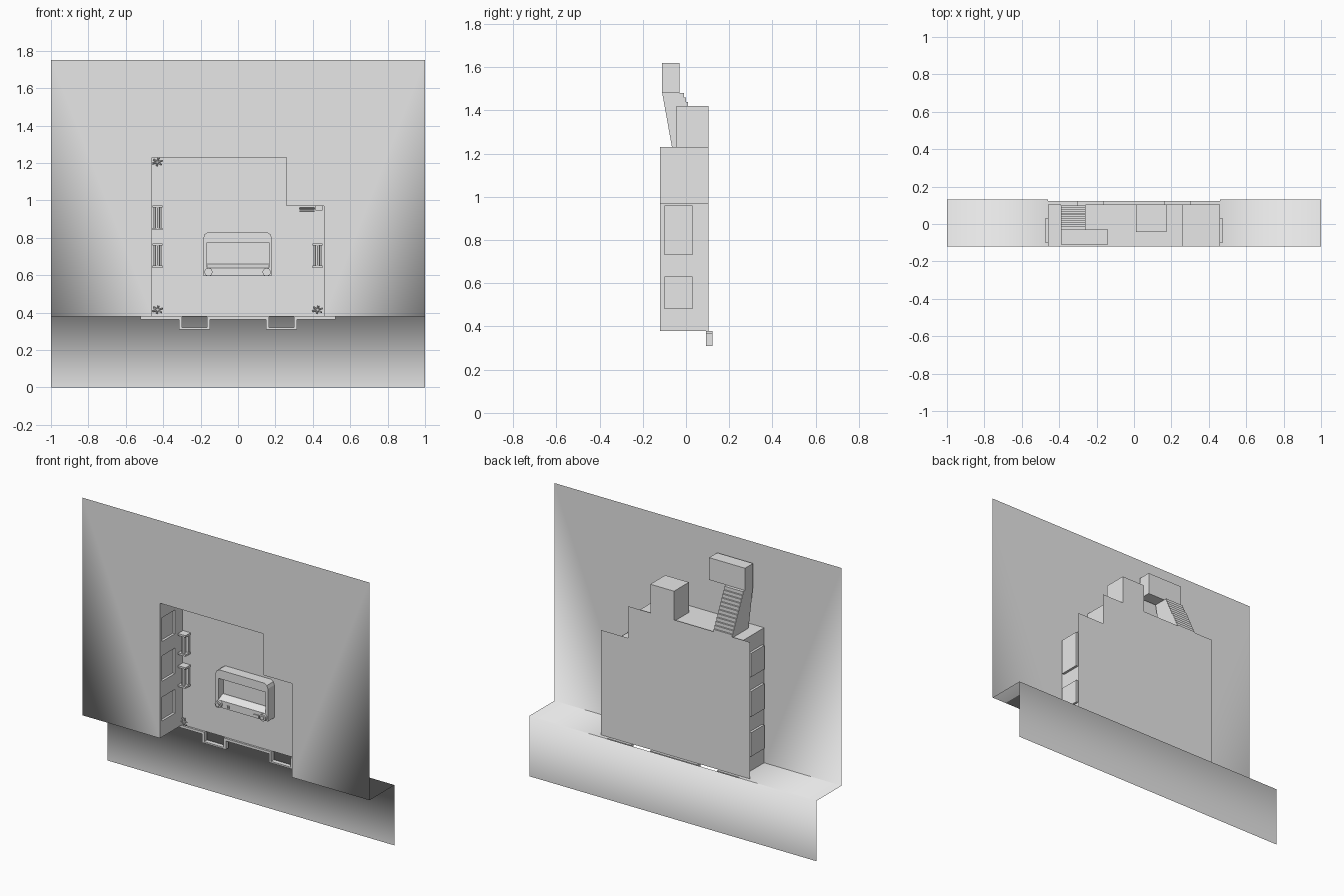
import bpy, bmesh, math
from mathutils import Vector

cube = bpy.data.objects.get("Cube")
if cube:
    bpy.data.objects.remove(cube, do_unlink=True)

grey = bpy.data.materials.new("plain grey")
grey.use_nodes = True
grey.diffuse_color = (0.8, 0.8, 0.8, 1)
grey.node_tree.nodes["Principled BSDF"].inputs["Base Color"].default_value = (0.8, 0.8, 0.8, 1)

FRONT, BACK, REAR = -0.12, 0.105, 0.13
FLOOR, LOW, HIGH, TOP = 0.38, 0.97, 1.23, 1.75
SIDE, STEP = 0.46, 0.26


def finish(name, bm, smooth=False):
    mesh = bpy.data.meshes.new(name)
    bm.to_mesh(mesh)
    bm.free()
    obj = bpy.data.objects.new(name, mesh)
    bpy.context.collection.objects.link(obj)
    mesh.materials.append(grey)
    for p in mesh.polygons:
        p.use_smooth = smooth
    return obj


def box(name, x, y, z, open_bottom=False):
    bm = bmesh.new()
    bmesh.ops.create_cube(bm, size=1)
    for v in bm.verts:
        v.co = Vector([(r[0] + r[1]) / 2 + c * (r[1] - r[0]) for r, c in zip((x, y, z), v.co)])
    if open_bottom:
        bm.normal_update()
        bmesh.ops.delete(bm, geom=[f for f in bm.faces if f.normal.z < -0.9], context='FACES')
    return finish(name, bm)


def prism(name, outline, place, a, b):
    """Closed outline swept from a to b; place maps (u, v, depth) to a point."""
    bm = bmesh.new()
    face = bm.faces.new([bm.verts.new(place(u, v, a)) for u, v in outline])
    if a != b:
        new = bmesh.ops.extrude_face_region(bm, geom=[face])["geom"]
        shift = Vector(place(0, 0, b)) - Vector(place(0, 0, a))
        bmesh.ops.translate(bm, vec=shift, verts=[g for g in new if isinstance(g, bmesh.types.BMVert)])
        bmesh.ops.recalc_face_normals(bm, faces=bm.faces)
    return finish(name, bm)


def rod(name, p, q, radius, sides=8):
    p, q = Vector(p), Vector(q)
    bm = bmesh.new()
    bmesh.ops.create_cone(bm, cap_ends=True, segments=sides, radius1=radius,
                          radius2=radius, depth=(q - p).length)
    turn = (q - p).to_track_quat('Z', 'Y').to_matrix()
    for v in bm.verts:
        v.co = turn @ v.co + (p + q) / 2
    return finish(name, bm)


def panel(name, us, vs, place, holes=(), niches=(), outward=(0, 0, 0)):
    """Grid panel; cells in holes are left out, cells in niches are pushed outward."""
    bm = bmesh.new()
    grid = [[bm.verts.new(place(u, v)) for v in vs] for u in us]
    pushed = []
    for i in range(len(us) - 1):
        for j in range(len(vs) - 1):
            if (i, j) in holes:
                continue
            f = bm.faces.new((grid[i][j], grid[i + 1][j], grid[i + 1][j + 1], grid[i][j + 1]))
            if (i, j) in niches:
                pushed.append(f)
    for f in pushed:
        new = bmesh.ops.extrude_face_region(bm, geom=[f])["geom"]
        bmesh.ops.translate(bm, vec=outward, verts=[g for g in new if isinstance(g, bmesh.types.BMVert)])
        bmesh.ops.delete(bm, geom=[f], context='FACES_ONLY')
    return finish(name, bm)


def facing(x, z, y):
    return (x, y, z)


def sideways(y, z, x):
    return (x, y, z)


# Outer shell: front wall with stepped opening, ledges and lower wall
bm = bmesh.new()
corner = {s: bm.verts.new((s, FRONT, FLOOR)) for s in (-1, 1)}
rear = {s: bm.verts.new((s, REAR, FLOOR)) for s in (-1, 1)}
opening = [(SIDE, FLOOR), (SIDE, LOW), (STEP, LOW), (STEP, HIGH), (-SIDE, HIGH), (-SIDE, FLOOR)]
rim = [bm.verts.new((x, FRONT, z)) for x, z in opening]
top = [bm.verts.new((s, FRONT, TOP)) for s in (-1, 1)]
bm.faces.new([corner[1], top[1], top[0], corner[-1]] + rim[::-1])
for s in (-1, 1):
    inner = [bm.verts.new((s * SIDE, y, FLOOR)) for y in (REAR, FRONT)]
    loop = [corner[s], rear[s]] + inner
    bm.faces.new(loop if s < 0 else loop[::-1])
foot = [bm.verts.new((s, REAR, 0)) for s in (-1, 1)]
bm.faces.new([foot[0], foot[1], rear[1], rear[-1]])
bm.normal_update()
for f in bm.faces:
    want = (0, 0, -1) if abs(f.normal.z) > 0.5 else (0, -1, 0)
    if f.normal.dot(Vector(want)) < 0:
        f.normal_flip()
finish("outer_shell", bm, smooth=True)

# Back panel with stepped shoulder
prism("back_panel", [(-0.52, FLOOR), (0.52, FLOOR), (0.52, 1.04), (0.33, 1.04),
                     (0.33, 1.24), (-0.52, 1.24)], facing, BACK, BACK)

# Side walls with shallow niches
ys = [FRONT, -0.10, 0.03, BACK]
panel("right_wall", ys, [FLOOR, 0.48, 0.63, 0.73, 0.89, 0.98, 1.13, HIGH],
      lambda y, z: (-SIDE, y, z), niches=[(1, 1), (1, 3), (1, 5)], outward=(-0.015, 0, 0))
panel("left_wall", ys, [FLOOR, 0.48, 0.63, 0.73, 0.96, LOW],
      lambda y, z: (SIDE, y, z), niches=[(1, 1), (1, 3)], outward=(0.015, 0, 0))

# Stepped ceiling with openings under the stair and the roof box
panel("high_ceiling", [-SIDE, -0.39, -0.26, 0.01, 0.175, STEP], [FRONT, -0.065, -0.04, BACK],
      lambda x, y: (x, y, HIGH), holes=[(1, 1), (1, 2), (3, 2)])
panel("ceiling_step", [FRONT, BACK], [LOW, HIGH], lambda y, z: (STEP, y, z))
panel("low_ceiling", [STEP, SIDE], [FRONT, BACK], lambda x, y: (x, y, LOW))

# Roof box, stair shaft and landing
box("roof_box", (0.01, 0.175), (-0.043, BACK), (HIGH, 1.42), open_bottom=True)
steps = 12
profile = [(-0.065, HIGH), (-0.11, 1.48), (-0.02, 1.48)]
for i in range(steps):
    y = -0.02 + 0.12 * (i + 1) / steps
    profile += [(y, 1.48 - 0.25 * i / steps), (y, 1.48 - 0.25 * (i + 1) / steps)]
prism("stair_shaft", profile, sideways, -0.39, -0.26)
box("landing_box", (-0.39, -0.14), (-0.11, -0.03), (1.48, 1.62))

# Stepped trim below the opening
half = [(0, 0.38), (0.165, 0.38), (0.165, 0.32), (0.3, 0.32), (0.3, 0.38), (0.52, 0.38),
        (0.52, 0.364), (0.315, 0.364), (0.315, 0.31), (0.15, 0.31), (0.15, 0.364), (0, 0.364)]
for side, s in (("left", 1), ("right", -1)):
    prism(side + "_trim", [(s * x, z) for x, z in half], facing, 0.093, 0.122)

# Screen housing: rounded frame, recessed screen, control panel
hood = [(-0.185, 0.64), (-0.185, 0.80), (-0.178, 0.82), (-0.16, 0.83), (0.155, 0.83),
        (0.173, 0.82), (0.18, 0.80), (0.18, 0.64), (0.165, 0.64), (0.165, 0.775),
        (-0.165, 0.775), (-0.165, 0.64)]
prism("screen_hood", hood, facing, 0.04, BACK)
prism("control_panel", [(BACK, 0.595), (0.04, 0.595), (0.04, 0.64), (0.08, 0.66), (BACK, 0.66)],
      sideways, -0.185, 0.18)
box("screen", (-0.165, 0.165), (0.09, BACK), (0.64, 0.775))
for side, x in (("right", -0.158), ("left", 0.153)):
    rod(side + "_dial", (x, 0.025, 0.617), (x, 0.045, 0.617), 0.022, 12)
    rod(side + "_dial_cap", (x, 0.018, 0.617), (x, 0.026, 0.617), 0.012, 12)
box("key_block", (0.085, 0.12), (0.034, 0.042), (0.6, 0.618))
for x in (-0.1, -0.09):
    box("small_button", (x - 0.003, x + 0.003), (0.035, 0.042), (0.605, 0.62))


# Roller brackets on the back panel
def bracket(name, x, z):
    box(name + "_plate", (x - 0.022, x + 0.022), (0.09, BACK), (z - 0.065, z + 0.065))
    for e in (-1, 1):
        c = z + e * 0.06
        box(name + "_end", (x - 0.026, x + 0.026), (0.055, BACK), (c - 0.006, c + 0.006))
    rod(name + "_roller", (x, 0.075, z - 0.055), (x, 0.075, z + 0.055), 0.014)


bracket("upper_right_bracket", -0.43, 0.907)
bracket("lower_right_bracket", -0.43, 0.705)
bracket("left_bracket", 0.425, 0.705)

# Ceiling fitting in the low corner
box("ceiling_block", (0.415, 0.452), (0.06, BACK), (0.945, LOW))
for z in (0.942, 0.952, 0.962):
    rod("ceiling_rail", (0.33, 0.075, z), (0.41, 0.075, z), 0.004)

# Crossed corner fittings
for name, x, z in (("top_right", -0.43, 1.205), ("bottom_right", -0.43, 0.415), ("bottom_left", 0.425, 0.415)):
    for k in range(3):
        a = math.radians(20 + 60 * k)
        d = Vector((math.cos(a) * 0.028, 0.012 * (k - 1), math.sin(a) * 0.022))
        c = Vector((x, 0.08, z))
        rod(name + "_corner_rod", c - d, c + d, 0.005, 6)
